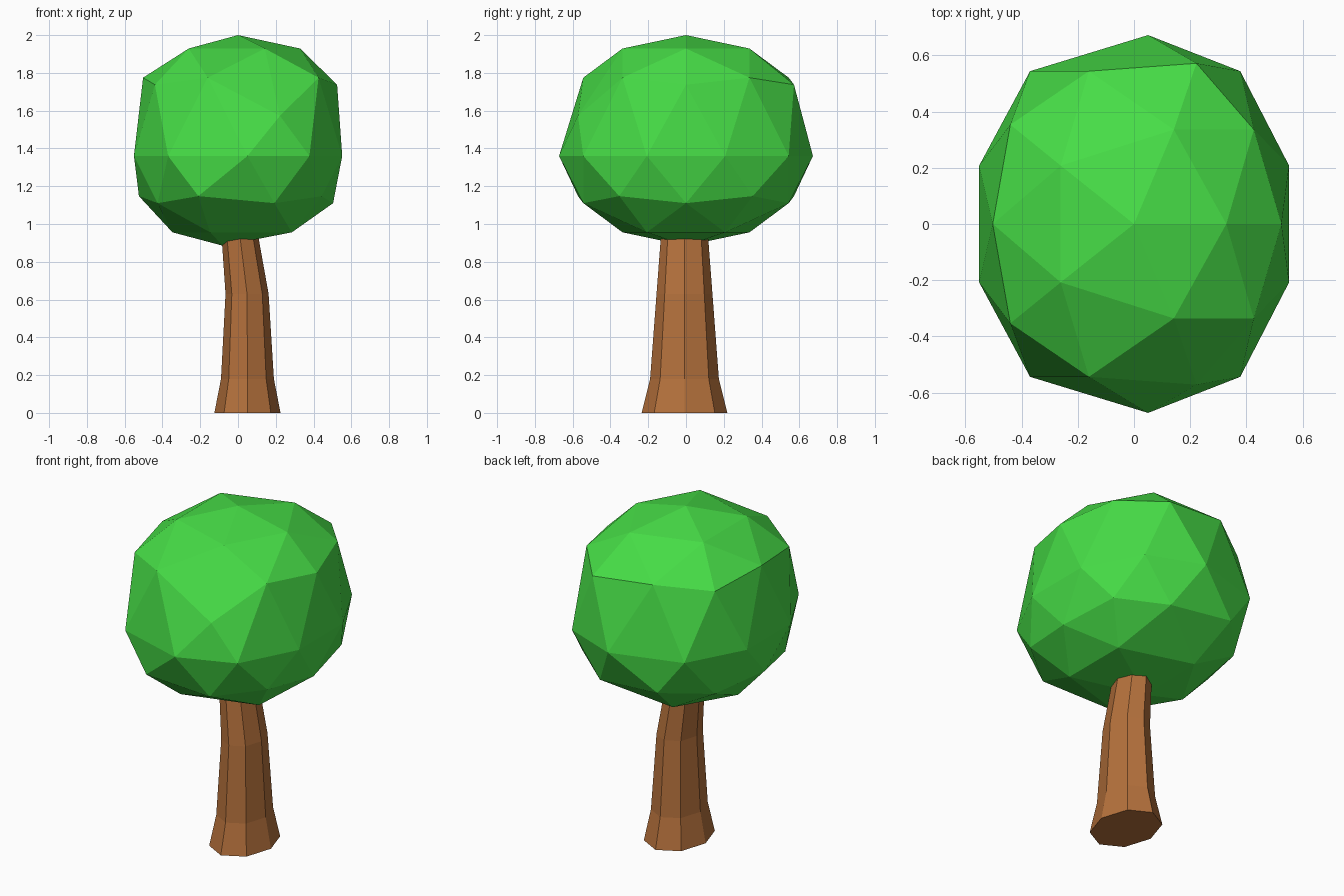
import bpy, bmesh, math

if "Cube" in bpy.data.objects:
    bpy.data.objects.remove(bpy.data.objects["Cube"])

def material(name, color):
    m = bpy.data.materials.new(name)
    m.diffuse_color = (*color, 1)
    m.use_nodes = True
    m.node_tree.nodes["Principled BSDF"].inputs["Base Color"].default_value = m.diffuse_color
    return m

def finish(bm, name, mat):
    bmesh.ops.recalc_face_normals(bm, faces=bm.faces[:])
    me = bpy.data.meshes.new(name)
    bm.to_mesh(me)
    bm.free()
    me.materials.append(mat)
    ob = bpy.data.objects.new(name, me)
    bpy.context.collection.objects.link(ob)

leaf = material("leaf green", (0.062, 0.72, 0.062))
bark = material("bark brown", (0.46, 0.165, 0.045))

# Canopy: icosphere stretched apart around its middle
bm = bmesh.new()
bmesh.ops.create_icosphere(bm, subdivisions=2, radius=1)
for v in bm.verts:
    x, y, z = v.co
    # sideways spread, leaning right above and left below
    if z > 0.95:
        lean, spread = 0, 0.1
    elif z > 0.8:
        lean, spread = 0.55, 0.08
    elif z > -0.1:
        lean, spread = 0.55, 0.1
    elif z > -0.6:
        lean, spread = -0.1, 0.1
    else:
        lean, spread = -0.3 if z > -0.95 else -1.1, 0.1
    # upper half raised, except for one dent at the front
    dent = 0.4 < z < 0.5 and y < -0.7 and x > 0
    lift = 0.165 if z > 0.1 and not dent else 0
    v.co = (0.475 * x + spread * math.tanh(3.5 * x + lean),
            0.672 * y, 1.36 + 0.475 * z + lift)
finish(bm, "canopy", leaf)

# Trunk: bent, flared octagonal column (z, centre x, radius x, radius y)
rings = [(0, 0.05, 0.175, 0.227), (0.18, 0.05, 0.14, 0.182),
         (0.63, 0.048, 0.114, 0.148), (0.92, 0.012, 0.098, 0.126),
         (1.02, 0.0, 0.094, 0.12)]
bm = bmesh.new()
loops = [[bm.verts.new((cx + rx * math.cos(i * math.pi / 4),
                        -0.008 + ry * math.sin(i * math.pi / 4), z))
          for i in range(8)] for z, cx, rx, ry in rings]
for a, b in zip(loops, loops[1:]):
    for i in range(8):
        j = (i + 1) % 8
        bm.faces.new((a[i], a[j], b[j], b[i]))
bm.faces.new(loops[0][::-1])
bm.faces.new(loops[-1])
finish(bm, "trunk", bark)
